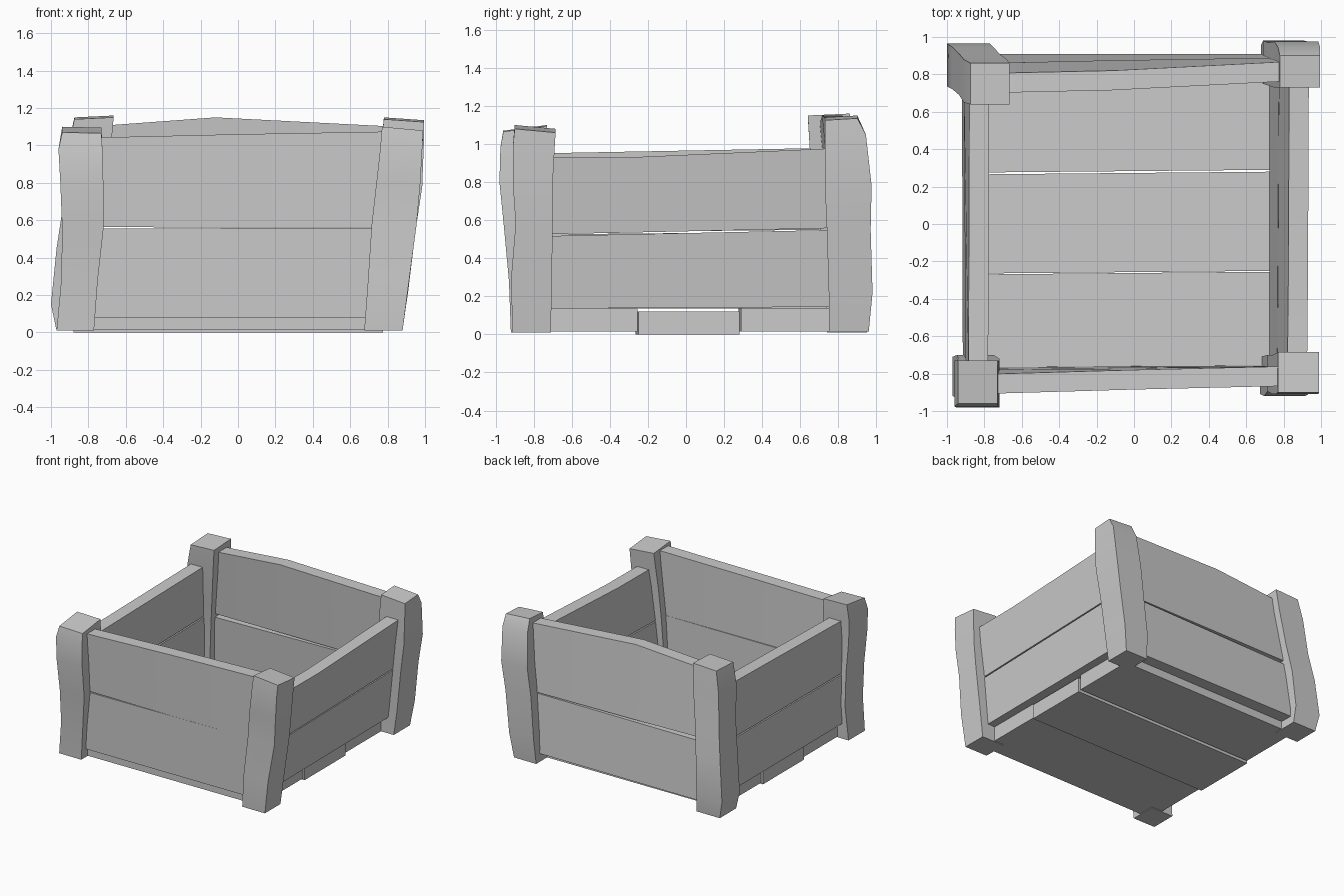
import bpy, bmesh, math

def loft(name, rings):
    """Closed solid through a row of four-cornered rings."""
    bm = bmesh.new()
    vs = [[bm.verts.new(p) for p in ring] for ring in rings]
    for a, b in zip(vs, vs[1:]):
        for i in range(4):
            j = (i + 1) % 4
            bm.faces.new((a[i], a[j], b[j], b[i]))
    bm.faces.new(vs[0][::-1])
    bm.faces.new(vs[-1])
    bmesh.ops.recalc_face_normals(bm, faces=bm.faces[:])
    me = bpy.data.meshes.new(name)
    bm.to_mesh(me)
    bm.free()
    ob = bpy.data.objects.new(name, me)
    bpy.context.collection.objects.link(ob)
    bpy.ops.object.select_all(action='DESELECT')
    ob.select_set(True)
    bpy.context.view_layer.objects.active = ob
    bpy.ops.object.shade_smooth_by_angle(angle=math.radians(20))
    return ob

def post(name, rows, tilt):
    """rows: z, x0, x1, y0, y1; tilt: rise of the top face along x and y."""
    rings = []
    for k, (z, x0, x1, y0, y1) in enumerate(rows):
        t = tilt if k == len(rows) - 1 else (0, 0)
        rings.append([(x, y, z + t[0] * i + t[1] * j) for x, y, i, j in
                      ((x0, y0, 0, 0), (x1, y0, 1, 0), (x1, y1, 1, 1), (x0, y1, 0, 1))])
    loft(name, rings)

def board(name, axis, side, rows, thick=0.105):
    """Wall board along an axis; rows: t, z bottom, z top, outer bottom, outer top."""
    rings = []
    for t, z0, z1, d0, d1 in rows:
        prof = [(d0, z0), (d0 - side * thick, z0), (d1 - side * thick, z1), (d1, z1)]
        rings.append([(t, d, z) if axis == 'x' else (d, t, z) for d, z in prof])
    loft(name, rings)

# Crooked corner posts
post("front_left_post", [
    (0.01, -0.97, -0.77, -0.92, -0.71), (0.28, -0.945, -0.75, -0.93, -0.70),
    (0.55, -0.94, -0.72, -0.955, -0.72), (0.80, -0.95, -0.72, -0.98, -0.74),
    (0.98, -0.96, -0.725, -0.975, -0.73), (1.07, -0.94, -0.73, -0.96, -0.73)], (-0.005, 0.03))
post("front_right_post", [
    (0.01, 0.675, 0.88, -0.91, -0.71), (0.28, 0.695, 0.915, -0.92, -0.705),
    (0.58, 0.715, 0.955, -0.895, -0.70), (0.80, 0.74, 0.975, -0.91, -0.70),
    (0.98, 0.76, 0.985, -0.91, -0.69), (1.10, 0.77, 0.99, -0.90, -0.685)], (-0.02, -0.02))
post("back_right_post", [
    (0.015, 0.68, 0.88, 0.75, 0.96), (0.22, 0.69, 0.91, 0.75, 0.98),
    (0.55, 0.72, 0.95, 0.74, 0.97), (0.78, 0.75, 0.985, 0.73, 0.975),
    (1.05, 0.77, 0.995, 0.73, 0.945), (1.14, 0.78, 0.995, 0.73, 0.90)], (-0.015, 0.01))
post("back_left_post", [
    (0.01, -0.97, -0.76, 0.74, 0.95), (0.15, -1.0, -0.77, 0.735, 0.965),
    (0.45, -0.97, -0.75, 0.72, 0.945), (0.68, -0.935, -0.72, 0.69, 0.91),
    (0.98, -0.91, -0.68, 0.65, 0.88), (1.14, -0.875, -0.665, 0.64, 0.86)], (0.01, 0.01))

# Side walls, two boards each
board("front_lower_board", 'x', -1, [
    (-0.86, 0.08, 0.555, -0.87, -0.88), (0.82, 0.08, 0.56, -0.86, -0.865)])
board("front_upper_board", 'x', -1, [
    (-0.86, 0.565, 1.04, -0.88, -0.91), (0.0, 0.56, 1.06, -0.875, -0.885),
    (0.85, 0.56, 1.075, -0.865, -0.865)])
board("back_lower_board", 'x', 1, [
    (-0.86, 0.08, 0.54, 0.91, 0.86), (0.82, 0.08, 0.555, 0.91, 0.89)])
board("back_upper_board", 'x', 1, [
    (-0.80, 0.57, 1.10, 0.86, 0.805), (-0.12, 0.565, 1.15, 0.875, 0.82),
    (0.85, 0.56, 1.10, 0.89, 0.87)])
board("right_lower_board", 'y', 1, [
    (-0.81, 0.135, 0.515, 0.83, 0.87), (0.83, 0.145, 0.55, 0.83, 0.88)])
board("right_upper_board", 'y', 1, [
    (-0.81, 0.525, 0.93, 0.87, 0.925), (-0.3, 0.535, 0.93, 0.875, 0.93),
    (0.83, 0.56, 0.98, 0.88, 0.935)])
board("left_lower_board", 'y', -1, [
    (-0.83, 0.135, 0.525, -0.915, -0.90), (0.83, 0.135, 0.54, -0.92, -0.91)])
board("left_upper_board", 'y', -1, [
    (-0.83, 0.535, 0.95, -0.90, -0.885), (0.77, 0.55, 0.98, -0.91, -0.88)])

# Floor boards
for name, y0, y1, x0, x1, z0, z1 in (
        ("floor_front_board", -0.83, -0.255, -0.87, 0.765, 0.015, 0.135),
        ("floor_middle_board", -0.25, 0.28, -0.88, 0.775, 0.0, 0.12),
        ("floor_back_board", 0.29, 0.82, -0.87, 0.765, 0.015, 0.14)):
    loft(name, [[(x, y0 - s, z0), (x, y1 - s, z0), (x, y1 - s, z1), (x, y0 - s, z1)]
                for x, s in ((x0, 0.015), (x1, 0.0))])
